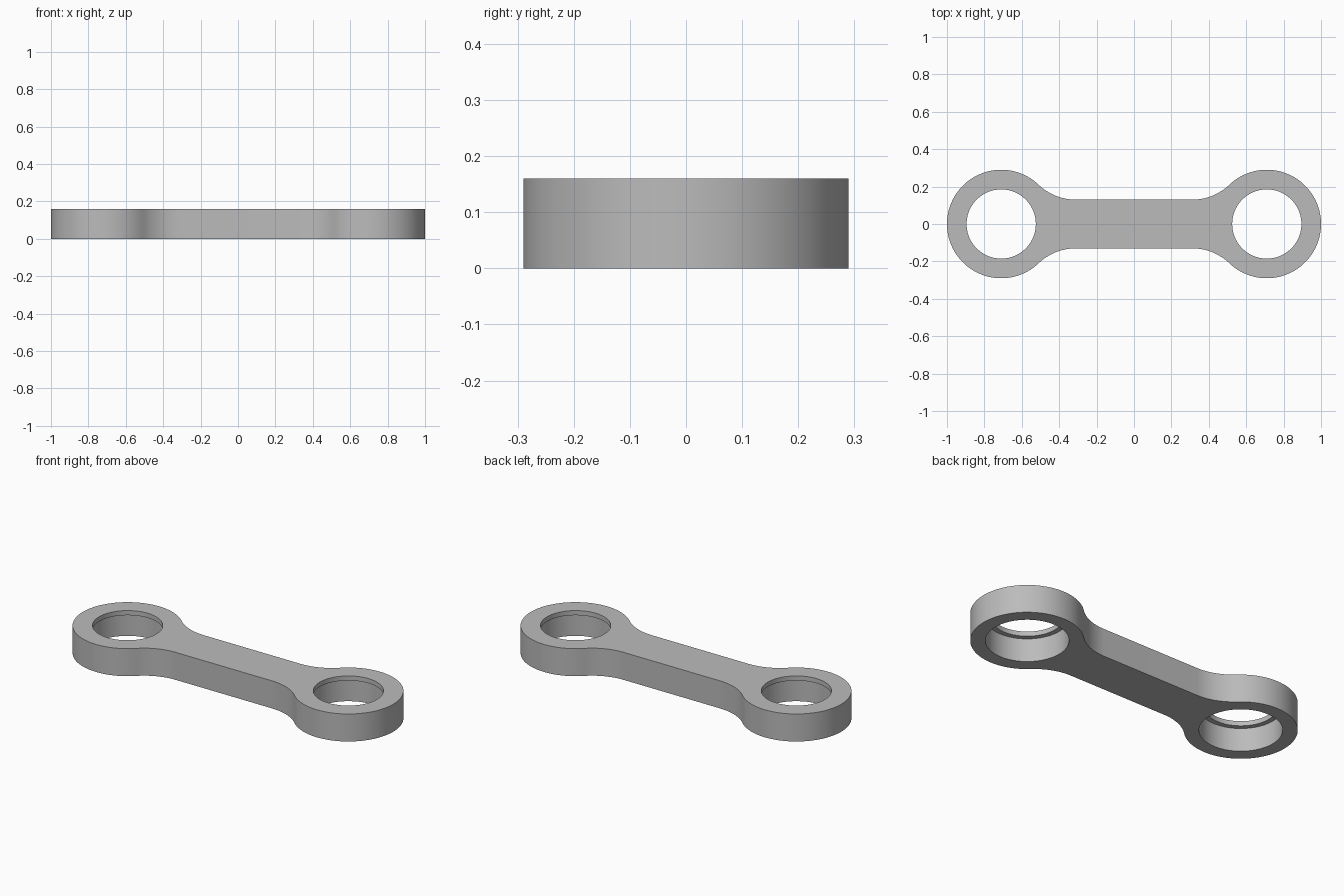
import bpy, bmesh, math

HEIGHT, LIP = 0.16, 0.027          # overall thickness, thin lip at top of each bore
EYE_X, EYE_R = 0.71, 0.29          # ring centre and outer radius
BORE_TOP, BORE_LOW = 0.185, 0.213  # lip radius and main bore radius
BAR, FILLET = 0.13, 0.29           # half width of the bar, fillet radius

cube = bpy.data.objects.get("Cube")
if cube:
    bpy.data.objects.remove(cube, do_unlink=True)

steel = bpy.data.materials.new("grey_metal")
steel.use_nodes = True
steel.diffuse_color = (0.5, 0.5, 0.5, 1)
steel.node_tree.nodes["Principled BSDF"].inputs["Base Color"].default_value = (0.5, 0.5, 0.5, 1)


def arc(cx, cy, r, start, end, steps):
    return [(cx + r * math.cos(a), cy + r * math.sin(a))
            for a in (start + (end - start) * i / steps for i in range(steps + 1))]


def link_outline():
    # Right half: lower fillet, ring, upper fillet; then the half turned around
    fillet_x = EYE_X - math.sqrt((EYE_R + FILLET) ** 2 - (BAR + FILLET) ** 2)
    lean = math.atan2(BAR + FILLET, EYE_X - fillet_x)
    up = math.pi / 2
    half = arc(fillet_x, -BAR - FILLET, FILLET, up, lean, 16)
    half += arc(EYE_X, 0, EYE_R, lean - math.pi, math.pi - lean, 72)[1:-1]
    half += arc(fillet_x, BAR + FILLET, FILLET, -lean, -up, 16)
    return half + [(-x, -y) for x, y in half]


def add_loop(bm, points, z):
    verts = [bm.verts.new((x, y, z)) for x, y in points]
    edges = [bm.edges.new((v, verts[i - 1])) for i, v in enumerate(verts)]
    return verts, edges


def wall(bm, low, high):
    for i in range(len(low)):
        bm.faces.new((low[i - 1], low[i], high[i], high[i - 1]))


bm = bmesh.new()

# Outer side wall
outline = link_outline()
bottom, bottom_edges = add_loop(bm, outline, 0)
top, top_edges = add_loop(bm, outline, HEIGHT)
wall(bm, bottom, top)

# Stepped bores
for cx in (-EYE_X, EYE_X):
    wide = arc(cx, 0, BORE_LOW, 0, math.tau, 96)[:-1]
    narrow = arc(cx, 0, BORE_TOP, 0, math.tau, 96)[:-1]
    loops = [add_loop(bm, p, z) for p, z in ((wide, 0), (wide, HEIGHT - LIP),
                                             (narrow, HEIGHT - LIP), (narrow, HEIGHT))]
    for (low, _), (high, _) in zip(loops, loops[1:]):
        wall(bm, low, high)
    bottom_edges += loops[0][1]
    top_edges += loops[3][1]

# Flat faces with the holes left open
for edges in (bottom_edges, top_edges):
    bmesh.ops.triangle_fill(bm, use_beauty=True, use_dissolve=False, edges=edges)
bmesh.ops.recalc_face_normals(bm, faces=bm.faces)

mesh = bpy.data.meshes.new("connecting_link")
bm.to_mesh(mesh)
bm.free()
mesh.materials.append(steel)
link = bpy.data.objects.new("connecting_link", mesh)
bpy.context.collection.objects.link(link)
bpy.context.view_layer.objects.active = link
link.select_set(True)
bpy.ops.object.shade_smooth_by_angle(angle=math.radians(30))
